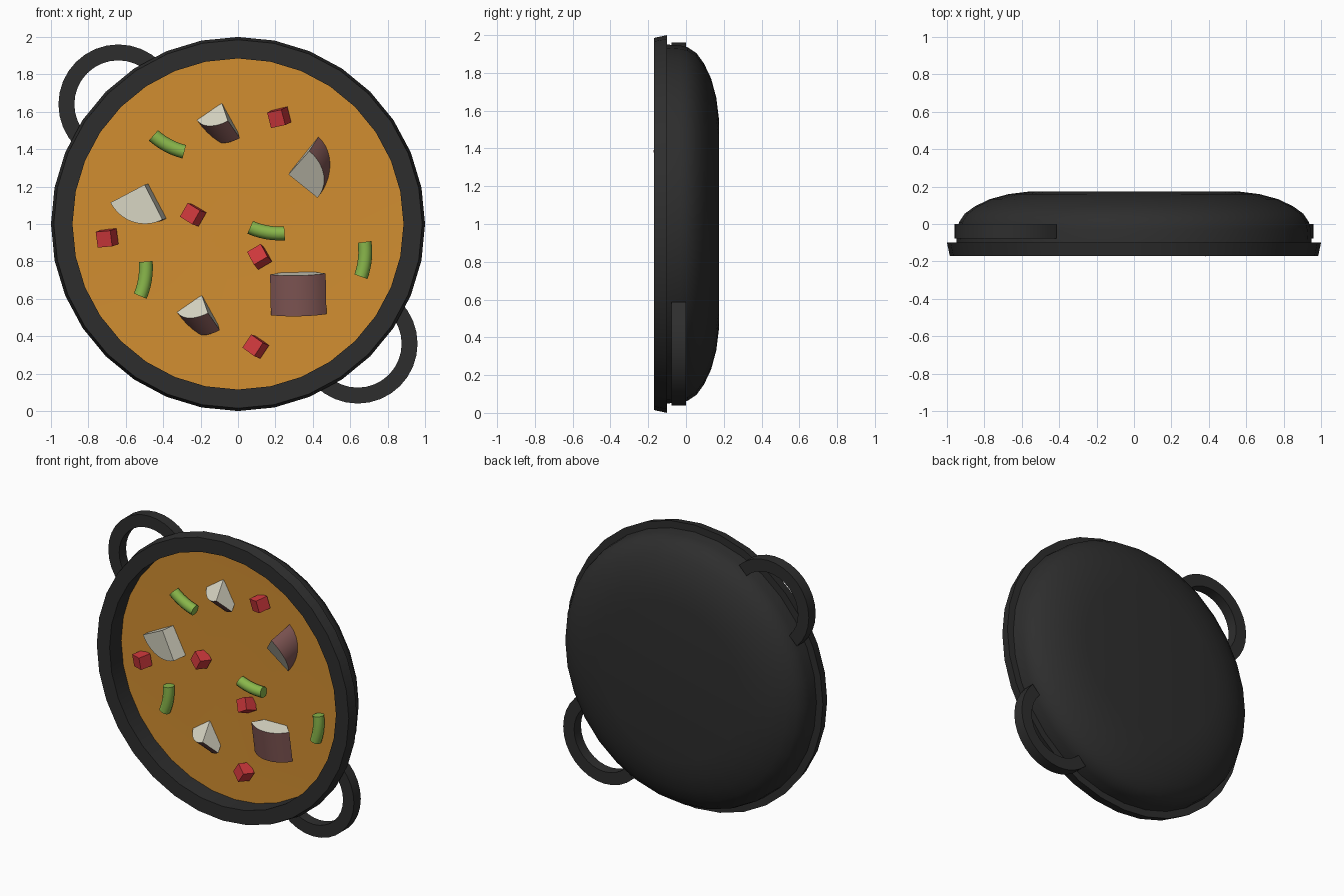
import bpy, bmesh, math
from mathutils import Vector, Matrix

if "Cube" in bpy.data.objects:
    bpy.data.objects.remove(bpy.data.objects["Cube"])


def material(name, rgb):
    m = bpy.data.materials.new(name)
    m.diffuse_color = (*rgb, 1)
    m.use_nodes = True
    m.node_tree.nodes["Principled BSDF"].inputs["Base Color"].default_value = m.diffuse_color
    return m


IRON = material("dark iron", (0.027, 0.027, 0.027))
SOUP = material("orange soup", (0.64, 0.27, 0.03))
FLESH = material("potato flesh", (0.70, 0.68, 0.56))
SKIN = material("potato skin", (0.23, 0.10, 0.095))
RED = material("red pepper", (0.62, 0.04, 0.045))
GREEN = material("green bean", (0.25, 0.47, 0.07))


def finish(name, bm, *mats):
    bmesh.ops.recalc_face_normals(bm, faces=bm.faces)
    me = bpy.data.meshes.new(name)
    bm.to_mesh(me)
    bm.free()
    for m in mats:
        me.materials.append(m)
    ob = bpy.data.objects.new(name, me)
    bpy.context.collection.objects.link(ob)
    return ob


def lathe(name, profile, mat, n=32):
    """Revolve (radius, y) points around the y axis through z = 1."""
    bm = bmesh.new()
    rings = []
    for r, y in profile:
        if r == 0:
            rings.append([bm.verts.new((0, y, 1))] * n)
        else:
            rings.append([bm.verts.new((r * math.sin(2 * math.pi * i / n), y,
                                        1 + r * math.cos(2 * math.pi * i / n))) for i in range(n)])
    for a, b in zip(rings, rings[1:]):
        for i in range(n):
            j = (i + 1) % n
            bm.faces.new(list(dict.fromkeys((a[i], a[j], b[j], b[i]))))
    return finish(name, bm, mat)


def sweep(name, sections, mat):
    """Join a list of closed cross-sections and cap both ends."""
    bm = bmesh.new()
    rings = [[bm.verts.new(p) for p in s] for s in sections]
    k = len(rings[0])
    for a, b in zip(rings, rings[1:]):
        for i in range(k):
            bm.faces.new((a[i], a[(i + 1) % k], b[(i + 1) % k], b[i]))
    bm.faces.new(rings[0])
    bm.faces.new(rings[-1])
    return finish(name, bm, mat)


# pot: inner wall, flat rim, rounded back
lathe("pot", [(0.885, -0.02), (0.885, -0.17), (0.985, -0.17), (1.0, -0.10), (0.95, -0.10),
              (0.945, -0.03), (0.935, 0.01), (0.905, 0.055), (0.85, 0.095), (0.77, 0.133),
              (0.67, 0.16), (0.55, 0.175), (0, 0.175)], IRON)

# soup surface
lathe("soup", [(0.89, -0.04), (0.6, -0.037), (0.3, -0.037), (0.12, -0.035), (0, -0.037)], SOUP)

# half-ring handles
for name, s, mid in (("handle_upper", -1, 135), ("handle_lower", 1, -45)):
    sections = []
    for i in range(17):
        a = math.radians(mid - 90 + 180 * i / 16)
        sections.append([(s * 0.64 + r * math.cos(a), y, 1 - s * 0.64 + r * math.sin(a))
                         for r, y in ((0.235, -0.077), (0.32, -0.077), (0.32, 0), (0.235, 0))])
    sweep(name, sections, IRON)


def wedge(name, apex, axis, mid, radius, length, n=10):
    """Quarter-cylinder potato chunk: flesh on the cuts, skin on the arc."""
    w = Vector(axis).normalized()
    m = Vector(mid)
    m = (m - w * m.dot(w)).normalized()
    t = w.cross(m)
    bm = bmesh.new()
    rings = []
    for d in (0, length):
        o = Vector(apex) + w * d
        ring = [bm.verts.new(o)]
        for i in range(n + 1):
            a = math.radians(-45 + 90 * i / n)
            ring.append(bm.verts.new(o + radius * (m * math.cos(a) + t * math.sin(a))))
        rings.append(ring)
    k = n + 2
    for ring in rings:
        bm.faces.new(ring)
    for i in range(k):
        j = (i + 1) % k
        f = bm.faces.new((rings[0][i], rings[0][j], rings[1][j], rings[1][i]))
        f.material_index = 1 if 0 < i < k - 1 else 0
    return finish(name, bm, FLESH, SKIN)


# potato chunks
for i, (x, z) in enumerate(((-0.086, 1.645), (-0.193, 0.618))):
    wedge(f"potato_small_{i}", (x, -0.04, z), (0.45, 0.6, -0.65), (-0.47, -0.46, -0.75), 0.16, 0.14)
wedge("potato_right", (0.27, -0.063, 1.265), (0.3, 0.83, 0.46), (0.94, -0.34, 0), 0.2, 0.19)
wedge("potato_left", (-0.50, -0.13, 1.21), (0.2, 0.97, 0.05), (-0.31, 0, -0.95), 0.21, 0.17)
wedge("potato_bottom", (0.32, 0.05, 0.755), (0.02, 0.15, -1), (0, -1, -0.15), 0.21, 0.22)

# red pepper cubes: x, z, roll
for i, (x, z, roll) in enumerate(((0.22, 1.57, -12), (-0.24, 1.05, 32), (-0.70, 0.925, -5),
                                  (0.115, 0.825, 62), (0.095, 0.345, 36))):
    bm = bmesh.new()
    rot = Matrix.Rotation(math.radians(roll), 4, 'Y') @ Matrix.Rotation(math.radians(-24), 4, 'Z') \
        @ Matrix.Rotation(math.radians(6), 4, 'X')
    bmesh.ops.create_cube(bm, size=0.085, matrix=Matrix.Translation((x, -0.07, z)) @ rot)
    finish(f"pepper_{i}", bm, RED)

# bent green beans: x, z, direction of the outward bulge
for i, (x, z, bulge) in enumerate(((-0.375, 1.42, 242), (0.155, 0.955, 260),
                                   (0.678, 0.81, -6), (-0.497, 0.705, -9))):
    R, sections = 0.4, []
    for j in range(7):
        a = math.radians(bulge - 13.5 + 27 * j / 6)
        b = math.radians(bulge)
        cx, cz = x - R * math.cos(b), z - R * math.sin(b)
        ring = []
        for k in range(12):
            q = 2 * math.pi * k / 12
            r = R + 0.037 * math.cos(q)
            ring.append((cx + r * math.cos(a), -0.07 + 0.037 * math.sin(q), cz + r * math.sin(a)))
        sections.append(ring)
    sweep(f"bean_{i}", sections, GREEN)

# smooth shading with crisp edges
for ob in bpy.context.scene.objects:
    ob.select_set(True)
    bpy.context.view_layer.objects.active = ob
bpy.ops.object.shade_smooth_by_angle(angle=math.radians(35))
